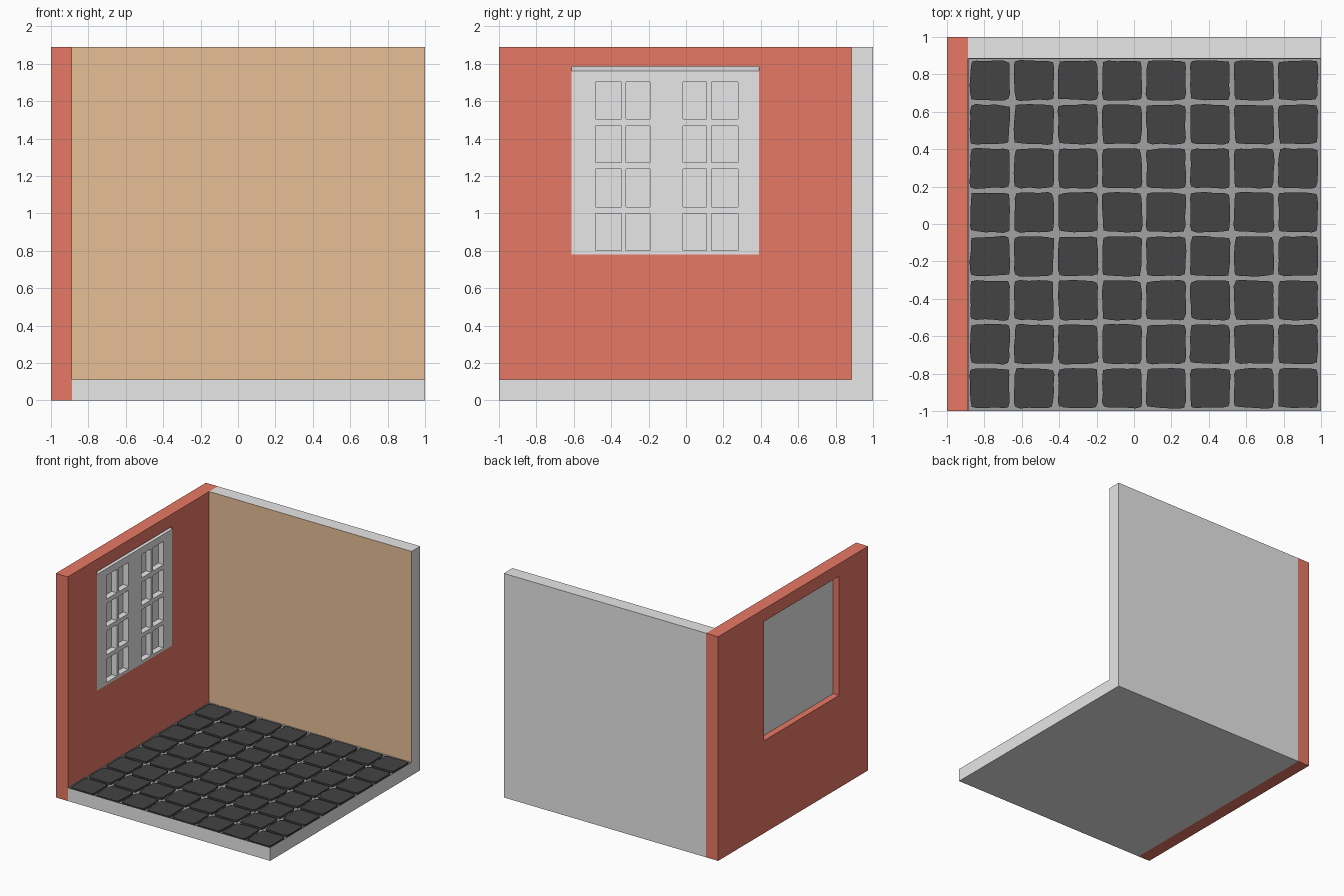
import bpy, bmesh, random, math
from mathutils import Vector

if "Cube" in bpy.data.objects:
    bpy.data.objects.remove(bpy.data.objects["Cube"])

random.seed(4)


def material(name, rgb):
    m = bpy.data.materials.new(name)
    m.diffuse_color = (*rgb, 1)
    m.use_nodes = True
    m.node_tree.nodes["Principled BSDF"].inputs["Base Color"].default_value = m.diffuse_color
    return m


RED = material("brick red", (0.8, 0.19, 0.13))
TAN = material("tan plaster", (0.8, 0.52, 0.305))
GREY = material("light grey", (0.8, 0.8, 0.8))
GROUT = material("grout grey", (0.36, 0.36, 0.36))
DARK = material("dark tile", (0.056, 0.056, 0.056))


def finish(name, bm, *mats):
    bmesh.ops.recalc_face_normals(bm, faces=bm.faces)
    me = bpy.data.meshes.new(name)
    bm.to_mesh(me)
    bm.free()
    for m in mats:
        me.materials.append(m)
    ob = bpy.data.objects.new(name, me)
    bpy.context.collection.objects.link(ob)
    return ob


def box_bm(lo, hi):
    bm = bmesh.new()
    bmesh.ops.create_cube(bm, size=1)
    for v in bm.verts:
        v.co = Vector([lo[i] if v.co[i] < 0 else hi[i] for i in range(3)])
    return bm


def lattice_bm(ys, zs, is_hole, x_front, x_back):
    """Upright slab on a y/z grid with some cells left open."""
    bm = bmesh.new()
    grid = [[bm.verts.new((x_front, y, z)) for z in zs] for y in ys]
    for i in range(len(ys) - 1):
        for j in range(len(zs) - 1):
            if not is_hole(i, j):
                bm.faces.new((grid[i][j], grid[i + 1][j],
                              grid[i + 1][j + 1], grid[i][j + 1]))
    ext = bmesh.ops.extrude_face_region(bm, geom=bm.faces[:], use_keep_orig=True)
    for v in ext["geom"]:
        if isinstance(v, bmesh.types.BMVert):
            v.co.x = x_back
    return bm


T = -0.888      # inner face of the left wall
B = 0.885       # inner face of the back wall
F = 0.112       # floor height
H = 1.89        # wall height

# left wall with the window opening
finish("left_wall", lattice_bm([-1, -0.612, 0.39, 1], [0, 0.78, 1.785, H],
                               lambda i, j: i == 1 and j == 1, T, -1), RED)

# back wall, tan on its inner face
bm = box_bm((T, B, 0), (1, 1, H))
for f in bm.faces:
    f.normal_update()
    f.material_index = 1 if f.normal.y < -0.5 else 0
finish("back_wall", bm, GREY, TAN)

# floor slab with a shallow tray for the tiles
bm = box_bm((T, -1, 0), (1, B, F))
top = max(bm.faces, key=lambda f: f.calc_center_median().z)
ring = bmesh.ops.inset_region(bm, faces=[top], thickness=0.003)["faces"]
bottom = bmesh.ops.extrude_discrete_faces(bm, faces=[top])["faces"][0]
for v in bottom.verts:
    v.co.z = F - 0.017
for f in bm.faces:
    if min(v.co.z for v in f.verts) > 0.05:
        f.material_index = 1
finish("floor_slab", bm, GREY, GROUT)

# irregular hand-cut floor tiles, 8 by 8
bm = bmesh.new()
N = 8
px, py = (0.995 - T) / N, (B + 0.995) / N
for i in range(N):
    for j in range(N):
        cx, cy = T + (i + 0.5) * px, -0.995 + (j + 0.5) * py
        hx, hy = px / 2 - 0.0125, py / 2 - 0.0125
        ring = []
        for k in range(4):
            bulge = random.uniform(-0.003, 0.004)
            for t in (-0.93, -0.7, -0.25, 0.25, 0.7, 0.93):
                out = 1 - (0.05 if abs(t) > 0.9 else 0)
                wob = bulge * t + random.uniform(-0.003, 0.003)
                a = k * math.pi / 2
                u, w = out + wob / hx, t
                ring.append((cx + hx * (u * math.cos(a) - w * math.sin(a)),
                             cy + hy * (u * math.sin(a) + w * math.cos(a))))
        up = [bm.verts.new((x, y, F - 0.0005)) for x, y in ring]
        lo = [bm.verts.new((x, y, F - 0.018)) for x, y in ring]
        bm.faces.new(up)
        for k in range(len(up)):
            n = (k + 1) % len(up)
            bm.faces.new((up[k], lo[k], lo[n], up[n]))
finish("floor_tiles", bm, DARK)

# window frame with 4 by 4 recessed panes, top front edge sloped
ys = [-0.612, -0.485, -0.345, -0.32, -0.192, -0.017, 0.11, 0.135, 0.278, 0.39]
zs = [0.78, 0.803, 1.0, 1.035, 1.237, 1.272, 1.467, 1.505, 1.703, 1.785]
bm = lattice_bm(ys, zs, lambda i, j: i % 2 == 1 and j % 2 == 1, T, -0.937)
for v in bm.verts:
    if v.co.z > 1.78 and v.co.x > -0.9:
        v.co.z = 1.762
finish("window_frame", bm, GREY)

# closed back of the window
finish("window_back", box_bm((-0.945, -0.612, 0.78), (-0.937, 0.39, 1.785)), GREY)
